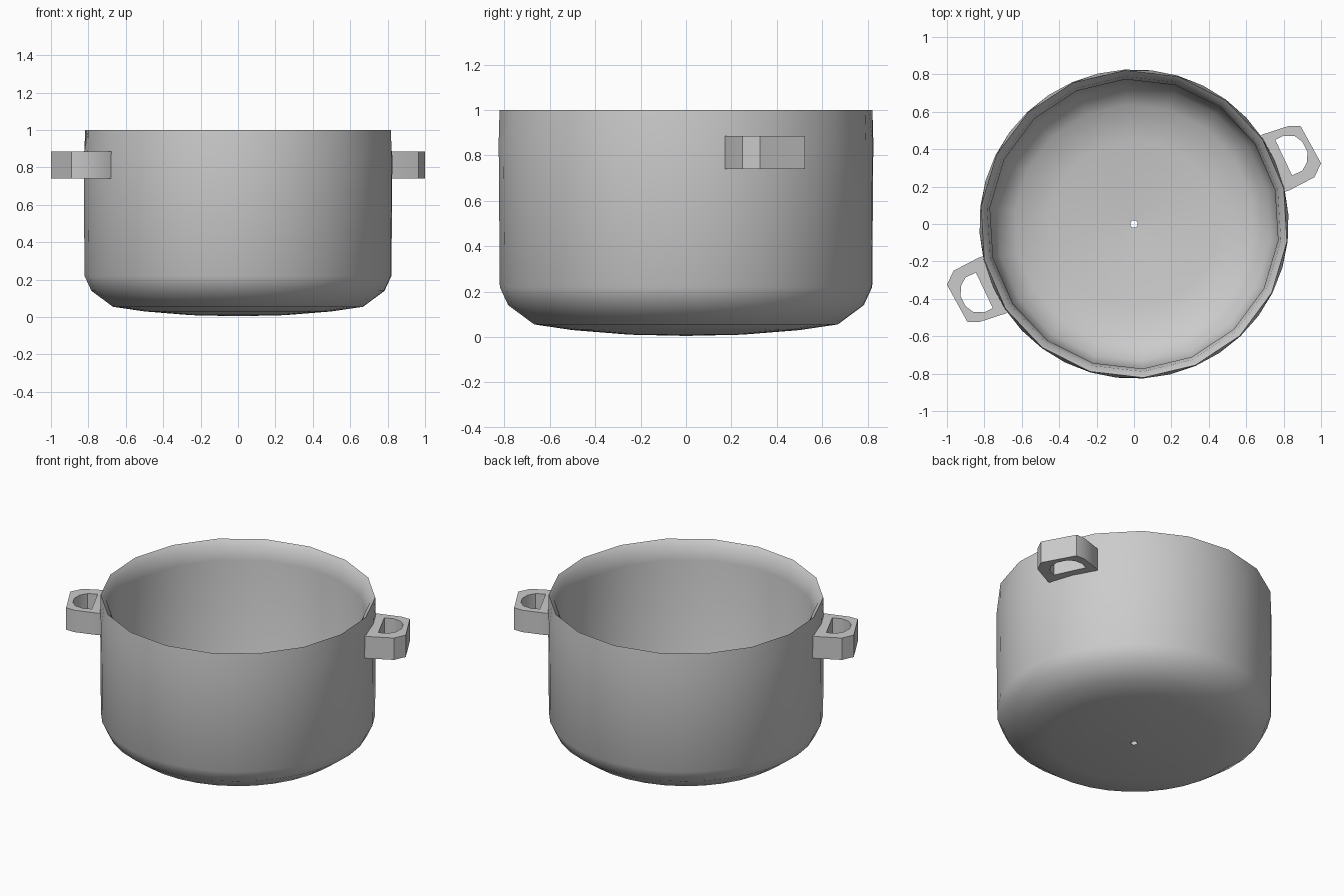
import bpy, bmesh
from math import cos, sin, pi, radians

if "Cube" in bpy.data.objects:
    bpy.data.objects.remove(bpy.data.objects["Cube"])

SEGS = 36
PHASE = radians(13.5)


def finish(name, bm, angle):
    bmesh.ops.recalc_face_normals(bm, faces=bm.faces)
    me = bpy.data.meshes.new(name)
    bm.to_mesh(me)
    bm.free()
    ob = bpy.data.objects.new(name, me)
    bpy.context.collection.objects.link(ob)
    bpy.ops.object.select_all(action='DESELECT')
    ob.select_set(True)
    bpy.context.view_layer.objects.active = ob
    bpy.ops.object.shade_smooth_by_angle(angle=radians(angle))
    return ob


# Pot body: (radius, height, faceted); faceted rings are 18-sided
profile = [
    (0.02, 0.005, False), (0.25, 0.01, False), (0.5, 0.03, False),
    (0.67, 0.055, False), (0.785, 0.14, False), (0.822, 0.22, False),
    (0.827, 0.86, False), (0.823, 1.0, True),
    (0.79, 0.965, True), (0.775, 0.88, True), (0.772, 0.27, True),
    (0.735, 0.17, True), (0.64, 0.095, True), (0.45, 0.06, True),
    (0.02, 0.04, False),
]
bm = bmesh.new()
rings = []
for r, z, faceted in profile:
    ring = []
    for i in range(SEGS):
        a = PHASE + 2 * pi * i / SEGS
        rr = r * cos(2 * pi / SEGS) if faceted and i % 2 else r
        ring.append(bm.verts.new((rr * cos(a), rr * sin(a), z)))
    rings.append(ring)
# Joining the last ring to the first lines the drain hole
for k, lower in enumerate(rings):
    upper = rings[(k + 1) % len(rings)]
    for i in range(SEGS):
        j = (i + 1) % SEGS
        bm.faces.new((lower[i], lower[j], upper[j], upper[i]))
finish("pot_body", bm, 35)

# Handle: plate outline with a D-shaped finger hole
outline = [(0.67, 0.46), (0.685, 0.478), (0.83, 0.525), (0.89, 0.525),
           (1.0, 0.325), (0.965, 0.25), (0.83, 0.18), (0.80, 0.17)]
hole = [(0.755, 0.45), (0.845, 0.26), (0.90, 0.285), (0.925, 0.33),
        (0.927, 0.385), (0.90, 0.44), (0.86, 0.47), (0.80, 0.472)]
Z0, Z1 = 0.74, 0.885
bm = bmesh.new()
edges = []
for loop in (outline, hole):
    vs = [bm.verts.new((x, y, Z0)) for x, y in loop]
    edges += [bm.edges.new((vs[i - 1], vs[i])) for i in range(len(vs))]
bmesh.ops.triangle_fill(bm, edges=edges, use_beauty=True)
ext = bmesh.ops.extrude_face_region(bm, geom=bm.faces[:], use_keep_orig=True)
top = [g for g in ext["geom"] if isinstance(g, bmesh.types.BMVert)]
bmesh.ops.translate(bm, verts=top, vec=(0, 0, Z1 - Z0))
right = finish("right_handle", bm, 35)

# Opposite handle: half-turn copy
left = right.copy()
left.data = right.data.copy()
left.name = "left_handle"
left.rotation_euler.z = pi
bpy.context.collection.objects.link(left)
